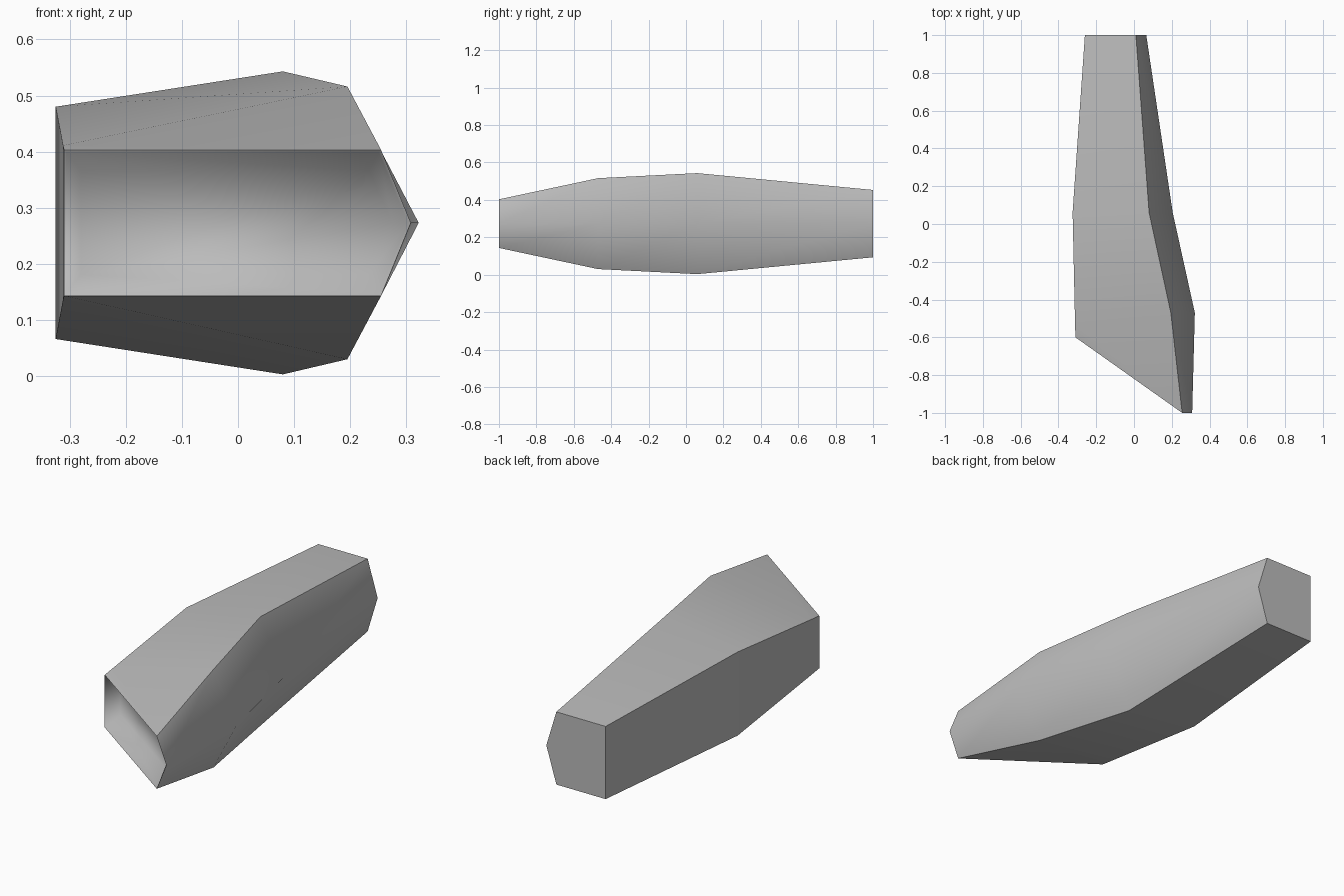
import bpy, bmesh, math

default = bpy.data.objects.get("Cube")
if default:
    bpy.data.objects.remove(default, do_unlink=True)

MID = 0.273  # height of the symmetry plane

grey = bpy.data.materials.new("plain_grey")
grey.use_nodes = True
colour = (0.5, 0.5, 0.5, 1)
grey.diffuse_color = colour
grey.node_tree.nodes["Principled BSDF"].inputs["Base Color"].default_value = colour


def ring(bm, flat, corner, tip):
    """Pentagon mirrored about MID: flat and corner are (x, y, half height)."""
    points = [(flat, 1), (corner, 1), (tip, 0), (corner, -1), (flat, -1)]
    return [bm.verts.new((p[0], p[1], MID + s * p[2])) for p, s in points]


def bridge(bm, a, b):
    for i in range(5):
        j = (i + 1) % 5
        bm.faces.new((a[i], a[j], b[j], b[i]))


# Hull cross-sections from the back to the slanted mouth, then the recess
sections = [
    ((-0.26, 1, 0.18), (0.01, 1, 0.18), (0.065, 1, 0)),
    ((-0.325, 0.06, 0.207), (0.08, 0.06, 0.27), (0.205, 0.06, 0)),
    ((-0.312, -0.53, 0.138), (0.195, -0.47, 0.243), (0.322, -0.47, 0)),
    ((-0.31, -0.6, 0.13), (0.255, -1, 0.13), (0.308, -1, 0)),
    ((-0.306, -0.6, 0.126), (0.251, -0.99, 0.126), (0.303, -0.995, 0)),
    ((-0.28, -0.52, 0.092), (0.233, -0.88, 0.092), (0.275, -0.9, 0)),
]
bm = bmesh.new()
rings = [ring(bm, *s) for s in sections]
for a, b in zip(rings, rings[1:]):
    bridge(bm, a, b)
bm.faces.new(rings[0])
bm.faces.new(rings[-1])
bmesh.ops.recalc_face_normals(bm, faces=bm.faces)

# Smooth along the hull and inside the recess, crisp at the long corners
bm.normal_update()
inside = set(rings[-1]) | set(rings[-2])
for face in bm.faces:
    face.smooth = True
for edge in bm.edges:
    recessed = all(v in inside for v in edge.verts)
    edge.smooth = recessed or edge.calc_face_angle(0) < math.radians(58)

mesh = bpy.data.meshes.new("tapered_hull")
bm.to_mesh(mesh)
bm.free()
mesh.materials.append(grey)
hull = bpy.data.objects.new("tapered_hull", mesh)
bpy.context.collection.objects.link(hull)
